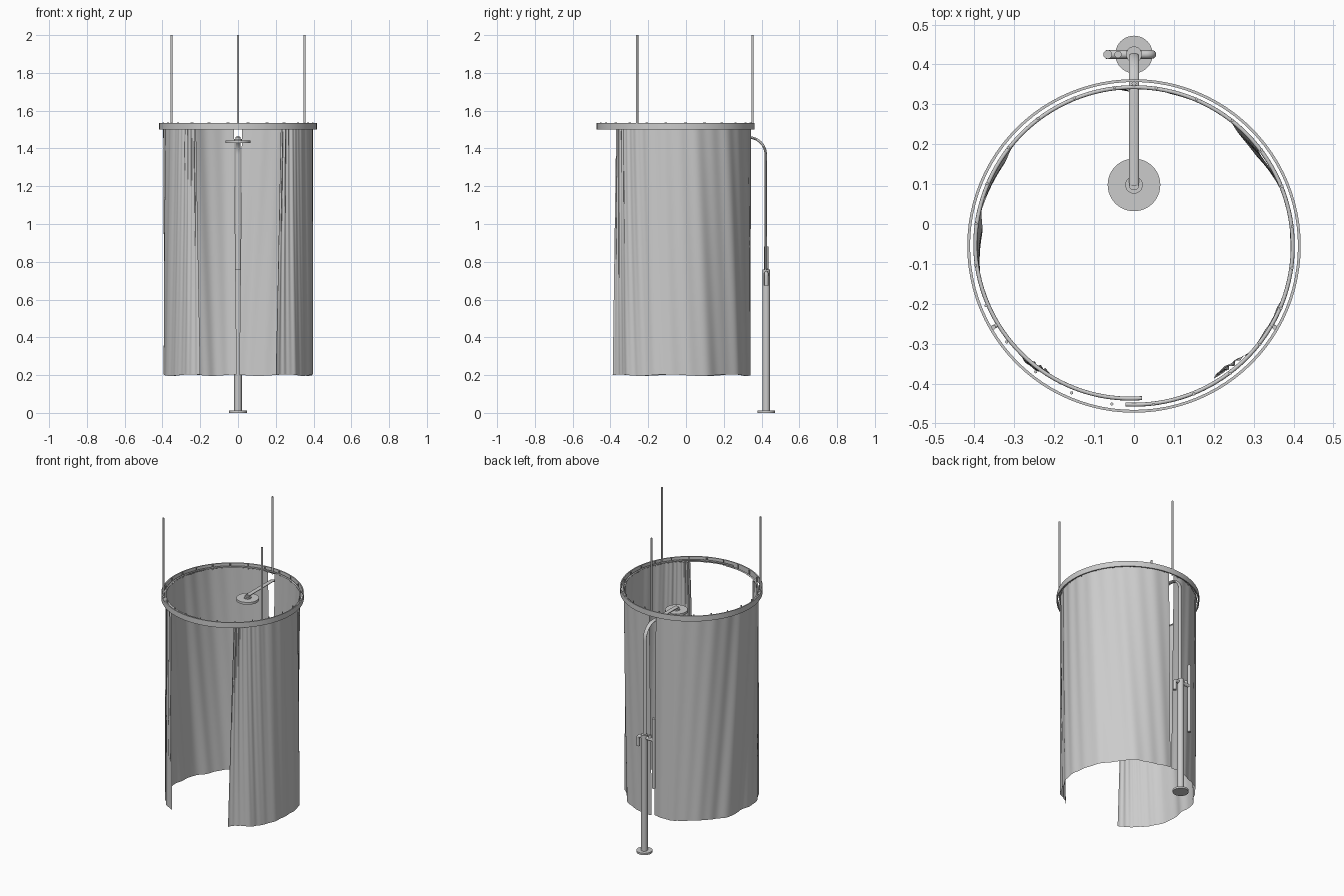
import bpy, bmesh, math
from math import sin, cos, radians, pi
from mathutils import Vector

cube = bpy.data.objects.get("Cube")
if cube:
    bpy.data.objects.remove(cube, do_unlink=True)

grey = bpy.data.materials.new("plain grey")
grey.use_nodes = True
grey.diffuse_color = (0.6, 0.6, 0.6, 1)
grey.node_tree.nodes["Principled BSDF"].inputs["Base Color"].default_value = (0.6, 0.6, 0.6, 1)

CY = -0.055          # ring centre
POST_Y = 0.425       # shower post


def finish(name, bm):
    mesh = bpy.data.meshes.new(name)
    bm.to_mesh(mesh)
    bm.free()
    obj = bpy.data.objects.new(name, mesh)
    bpy.context.collection.objects.link(obj)
    mesh.materials.append(grey)
    bpy.ops.object.select_all(action="DESELECT")
    obj.select_set(True)
    bpy.context.view_layer.objects.active = obj
    bpy.ops.object.shade_smooth_by_angle(angle=radians(50))
    return obj


def rod(name, x, y, z0, z1, r, sides=24):
    bm = bmesh.new()
    bmesh.ops.create_cone(bm, cap_ends=True, segments=sides, radius1=r, radius2=r, depth=z1 - z0)
    bmesh.ops.translate(bm, verts=bm.verts, vec=(x, y, (z0 + z1) / 2))
    return finish(name, bm)


def tube(name, points, r):
    curve = bpy.data.curves.new(name, "CURVE")
    curve.dimensions = "3D"
    curve.bevel_depth = r
    curve.bevel_resolution = 3
    curve.use_fill_caps = True
    spline = curve.splines.new("POLY")
    spline.points.add(len(points) - 1)
    for p, co in zip(spline.points, points):
        p.co = (*co, 1)
    obj = bpy.data.objects.new(name, curve)
    bpy.context.collection.objects.link(obj)
    curve.materials.append(grey)
    spline.use_smooth = True
    return obj


def polar(r, a, z):
    return Vector((r * cos(a), CY + r * sin(a), z))


# Outer hoop: a thin band with a rectangular section
bm = bmesh.new()
section = [(0.411, 1.5), (0.418, 1.5), (0.418, 1.535), (0.411, 1.535)]
n = 96
loops = [[bm.verts.new(polar(r, 2 * pi * i / n, z)) for r, z in section] for i in range(n)]
for i in range(n):
    a, b = loops[i], loops[(i + 1) % n]
    for j in range(4):
        k = (j + 1) % 4
        bm.faces.new((a[j], b[j], b[k], a[k]))
finish("hoop", bm)

# Curtain rails: two halves that overlap at the front
for name, side in (("left_rail", 1), ("right_rail", -1)):
    pts = []
    for i in range(65):
        t = i / 64
        a = pi / 2 - side * radians(183) * t
        inward = 0.016 * max(0, t - 0.5) * 2 if side < 0 else 0
        pts.append(polar(0.398 - inward, a, 1.517))
    tube(name, pts, 0.005)

# Small clips holding the rails
for i in range(24):
    p = polar(0.4, radians(15 * i + 7), 0)
    rod("rail_clip", p.x, p.y, 1.505, 1.537, 0.004, 8)

# Ceiling rods with brackets on the hoop
for i in range(3):
    a = radians(90 + 120 * i)
    p = polar(0.407, a, 0)
    rod("ceiling_rod", p.x, p.y, 1.5, 2.0, 0.006, 12)
    tube("rod_bracket", [polar(0.396, a, 1.517), polar(0.414, a, 1.517)], 0.005)


# Curtains: draped sheets, gathered at the top by the front opening
def curtain(name, side):
    bm = bmesh.new()
    cols, rows = 240, 28
    ph = 0.0 if side > 0 else 1.7
    grid = []
    for j in range(rows + 1):
        v = j / rows                       # 0 at the hem, 1 at the rail
        row = []
        for i in range(cols + 1):
            u = i / cols                   # 0 at the front, 1 at the back
            start = radians(-59 + 5 * v)
            end = radians(89 - 2 * v)
            a = start + (end - start) * u ** (1 + 0.25 * v)
            s = u + 0.035 * (1 - v) * sin(5 * u + ph)
            broad = 0.5 + 0.5 * sin(31 * s + ph)
            fine = 0.5 + 0.5 * sin(73 * s + 2 * ph + 0.8 * v)
            patch = 0.5 + 0.5 * sin(10 * u + 1 + ph)
            gather = math.exp(-(u / 0.17) ** 2) * (0.3 + 0.7 * v)
            drop = (1 - 0.6 * v) * (0.004 + 0.015 * patch ** 2) * broad
            drop += 0.004 * fine
            drop += 0.009 * gather * (0.5 + 0.5 * sin(190 * u + ph))
            if side < 0:
                drop += 0.008 * max(0, 1 - 2.5 * u) * v
            p = polar(0.4 - drop, a, 0.2 + 1.312 * v + 0.004 * (1 - v) * sin(20 * s))
            p.x *= side
            row.append(bm.verts.new(p))
        grid.append(row)
    for j in range(rows):
        for i in range(cols):
            q = [grid[j][i], grid[j][i + 1], grid[j + 1][i + 1], grid[j + 1][i]]
            bm.faces.new(q if side > 0 else q[::-1])
    finish(name, bm)


curtain("left_curtain", 1)
curtain("right_curtain", -1)

# Shower post on its foot
rod("post_foot", 0, POST_Y, 0, 0.012, 0.047, 40)
rod("post", 0, POST_Y, 0.01, 0.76, 0.02)

# Flattened riser that bends over into the arm
bend = 0.09
path = [(0, 0.422, 0.74)]
for i in range(13):
    a = radians(90 * i / 12)
    path.append((0, 0.422 - bend + bend * cos(a), 1.368 + bend * sin(a)))
path.append((0, 0.096, 1.458))
riser = tube("riser_and_arm", path, 0.007)
riser.scale.x = 1.85

# Shower head
rod("head_neck", 0, 0.098, 1.435, 1.46, 0.013)
rod("head_collar", 0, 0.098, 1.443, 1.45, 0.022)
rod("shower_head", 0, 0.098, 1.428, 1.443, 0.066, 48)

# Valve bar with a spout turning down on one side
elbow = [(-0.07, POST_Y, 0.74), (0.03, POST_Y, 0.74)]
for i in range(1, 7):
    a = radians(15 * i)
    elbow.append((0.03 + 0.015 * sin(a), POST_Y, 0.725 + 0.015 * cos(a)))
elbow.append((0.045, POST_Y, 0.675))
tube("valve_and_spout", elbow, 0.011)

# Hand shower held upright on the other side
rod("hand_shower", -0.066, POST_Y, 0.43, 0.88, 0.011, 20)
rod("valve_knob", -0.04, POST_Y, 0.735, 0.765, 0.009, 16)
